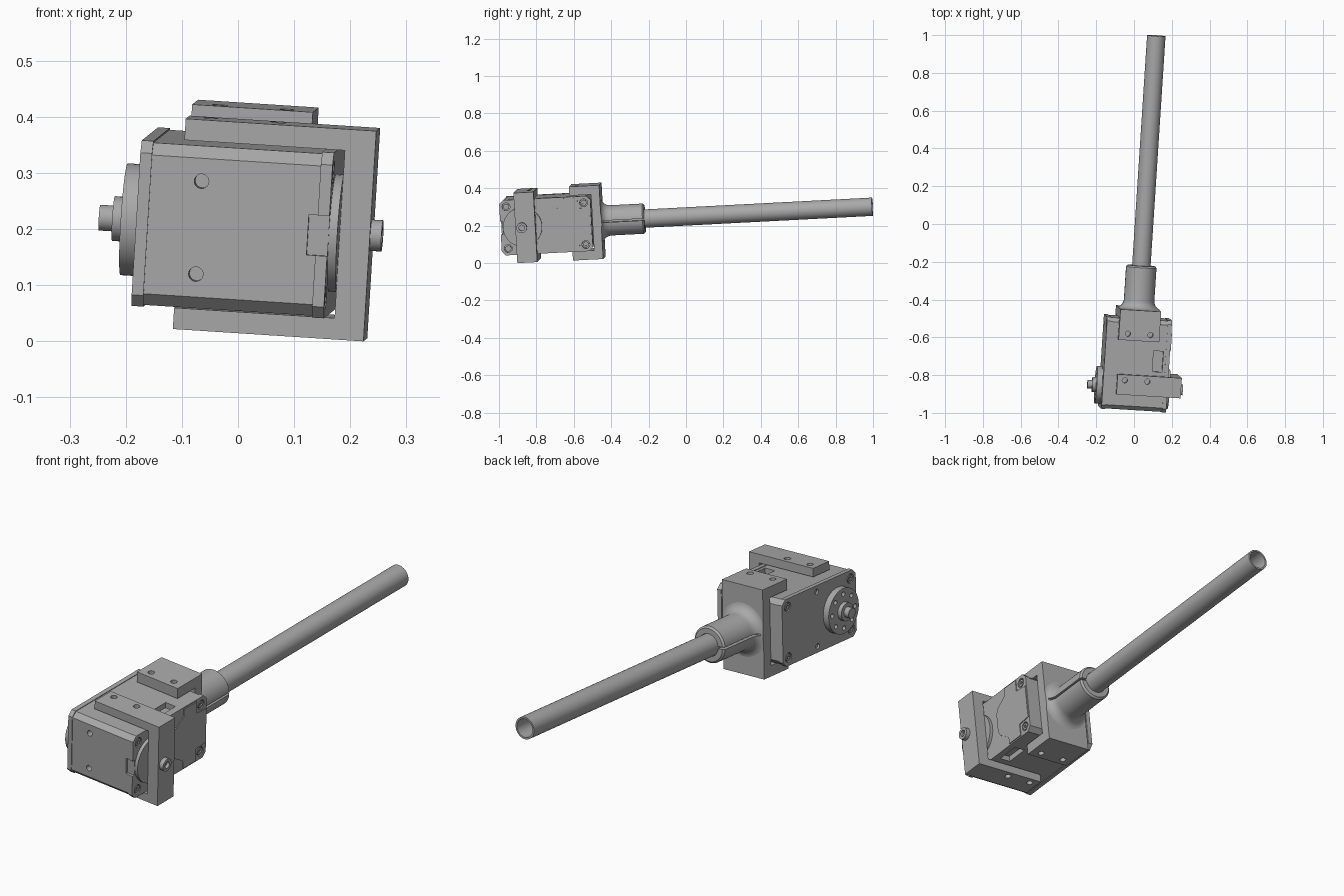
import bpy, bmesh, math
from mathutils import Matrix, Vector

cube = bpy.data.objects.get("Cube")
if cube:
    bpy.data.objects.remove(cube, do_unlink=True)

grey = bpy.data.materials.new("mid grey")
grey.use_nodes = True
grey.diffuse_color = (0.4, 0.4, 0.4, 1)
grey.node_tree.nodes["Principled BSDF"].inputs["Base Color"].default_value = (0.4, 0.4, 0.4, 1)

TURN = {"X": Matrix.Rotation(math.pi / 2, 4, "Y"),
        "Y": Matrix.Rotation(-math.pi / 2, 4, "X"),
        "Z": Matrix.Identity(4)}
parts = []


def finish(name, bm, cutter=False):
    bmesh.ops.recalc_face_normals(bm, faces=bm.faces)
    mesh = bpy.data.meshes.new(name)
    bm.to_mesh(mesh)
    bm.free()
    mesh.materials.append(grey)
    obj = bpy.data.objects.new(name, mesh)
    bpy.context.collection.objects.link(obj)
    obj.hide_render = cutter
    if not cutter:
        parts.append(obj)
    return obj


def box(name, x, y, z, cutter=False):
    """Box from (min, max) ranges."""
    bm = bmesh.new()
    bmesh.ops.create_cube(bm, size=1)
    for v in bm.verts:
        v.co = [r[0] + (c + 0.5) * (r[1] - r[0]) for c, r in zip(v.co, (x, y, z))]
    return finish(name, bm, cutter)


def rod(name, axis, at, radius, depth, cutter=False, sides=32):
    """Cylinder centred on a point along an axis."""
    bm = bmesh.new()
    bmesh.ops.create_cone(bm, cap_ends=True, segments=sides, radius1=radius, radius2=radius,
                          depth=depth, matrix=Matrix.Translation(at) @ TURN[axis])
    return finish(name, bm, cutter)


def slab(name, outline, x0, x1):
    """Side outline of (y, z) points, extruded along x."""
    bm = bmesh.new()
    face = bm.faces.new([bm.verts.new((x0, y, z)) for y, z in outline])
    out = bmesh.ops.extrude_face_region(bm, geom=[face])["geom"]
    bmesh.ops.translate(bm, vec=(x1 - x0, 0, 0), verts=[g for g in out if isinstance(g, bmesh.types.BMVert)])
    return finish(name, bm)


def lathe(name, profile, sides=48):
    """Closed (radius, y) profile spun round the y axis."""
    bm = bmesh.new()
    rings = []
    for i in range(sides):
        a = math.tau * i / sides
        rings.append([bm.verts.new((r * math.cos(a), y, r * math.sin(a))) for r, y in profile])
    n = len(profile)
    for i in range(sides):
        a, b = rings[i], rings[(i + 1) % sides]
        for j in range(n):
            k = (j + 1) % n
            bm.faces.new((a[j], a[k], b[k], b[j]))
    return finish(name, bm)


def cut(obj, cutters):
    """Subtract cutters, bake the result and drop the cutters."""
    for c in cutters:
        m = obj.modifiers.new("cut", "BOOLEAN")
        m.operation, m.solver, m.object = "DIFFERENCE", "EXACT", c
    graph = bpy.context.evaluated_depsgraph_get()
    mesh = bpy.data.meshes.new_from_object(obj.evaluated_get(graph))
    obj.modifiers.clear()
    obj.data = mesh
    for c in cutters:
        bpy.data.objects.remove(c, do_unlink=True)


def hole(axis, at, radius, depth):
    return rod("hole_cutter", axis, at, radius, depth, True, 20)


def case_outline(inset=0):
    f, b, h, c = -0.764 + inset, -0.275 - inset, 0.148 - inset, 0.021
    return [(f, c - h), (f + c, -h), (b - c, -h), (b, c - h),
            (b, h - c), (b - c, h), (f + c, h), (f, h - c)]


AXIS_Y = -0.645           # hinge axis of the motor
SIDE = 0.172              # half width of the motor case

# Motor case: core between two end caps
core = slab("motor_core", case_outline(0.003), -0.151, 0.151)
cut(core, [hole("Y", (-0.06, -0.76, s * 0.083), 0.013, 0.05) for s in (-1, 1)]
    + [box("slot_cutter", (0.085, 0.137), (-0.55, -0.44), sorted((s * 0.12, s * 0.2)), True) for s in (-1, 1)]
    + [box("notch_cutter", (0.135, 0.2), (-0.8, -0.752), (-0.036, 0.036), True)])
corners = [(y, s * 0.112) for y in (-0.728, -0.312) for s in (-1, 1)]
for side, label in ((-1, "right"), (1, "left")):
    cap = slab(label + "_end_cap", case_outline(), side * 0.151, side * SIDE)
    cutters = [hole("X", (side * SIDE, y, z), 0.021, 0.02) for y, z in corners]
    if side > 0:
        cutters.append(box("notch_cutter", (0.13, 0.2), (-0.8, -0.752), (-0.036, 0.036), True))
    else:
        cutters += [hole("X", (-SIDE, -0.505, s * 0.12), 0.012, 0.02) for s in (-1, 1)]
    cut(cap, cutters)
    for y, z in corners:
        screw = rod(label + "_cap_screw", "X", (side * (SIDE - 0.007), y, z), 0.016, 0.012, sides=20)
        cut(screw, [rod("socket_cutter", "X", (side * SIDE, y, z), 0.008, 0.014, True, 6)])

# Raised cover and round idler seat on the left side
half = [(-0.43, 0.142), (-0.43, 0.108), (-0.445, 0.096), (-0.487, 0.07), (-0.5, 0.045)]
slab("cover_plate", half + [(y, -z) for y, z in reversed(half)]
     + [(-0.345, -0.142), (-0.345, -0.085), (-0.28, -0.08), (-0.28, 0.08), (-0.345, 0.085), (-0.345, 0.142)],
     SIDE - 0.002, SIDE + 0.004)
rod("idler_seat", "X", (0.176, AXIS_Y, 0), 0.105, 0.022, sides=48)

# Output disc with a ring of bolt holes, hub and shaft
disc = rod("output_disc", "X", (-0.185, AXIS_Y, 0), 0.1, 0.032, sides=48)
cut(disc, [hole("X", (-0.2, AXIS_Y + 0.075 * math.cos(i * math.pi / 4), 0.075 * math.sin(i * math.pi / 4)),
                0.01, 0.03) for i in range(8)])
rod("output_hub", "X", (-0.207, AXIS_Y, 0), 0.04, 0.026)
rod("output_shaft", "X", (-0.225, AXIS_Y, 0), 0.023, 0.04)

# Front bracket: two arms and a wall around the case
front = box("front_bracket", (-0.1, 0.241), (-0.68, -0.573), (-0.188, 0.188))
cut(front, [box("inside_cutter", (-0.2, 0.187), (-0.8, -0.4), (-0.15, 0.15), True)]
    + [hole("Z", (x, -0.603, 0), 0.014, 0.6) for x in (-0.06, 0.06)])
pin = rod("idler_pin", "X", (0.225, AXIS_Y, 0), 0.028, 0.072)
cut(pin, [hole("X", (0.262, AXIS_Y, 0), 0.015, 0.03)])

# Rear bracket: arms over the case and a wall that carries the sleeve
rear = box("rear_bracket", (-0.108, 0.108), (-0.39, -0.228), (-0.198, 0.198))
cut(rear, [box("inside_cutter", (-0.2, 0.2), (-0.6, -0.274), (-0.15, 0.15), True)]
    + [hole("Z", (x, -0.355, 0), 0.014, 0.6) for x in (-0.06, 0.06)])

# Clamp sleeve with a filleted foot, trimmed to the wall and split along both sides
R, F = 0.081, 0.045
foot = [(R + F - F * math.sin(t * math.pi / 12), -0.229 + F - F * math.cos(t * math.pi / 12)) for t in range(7)]
sleeve = lathe("clamp_sleeve", foot + [(R, -0.008), (R - 0.008, 0), (0.05, 0), (0.05, -0.229)])
cut(sleeve, [box("trim_cutter", sorted((s * 0.108, s * 0.2)), (-0.3, 0), (-0.2, 0.2), True) for s in (-1, 1)]
    + [box("split_cutter", (-0.2, 0.2), (-0.22, 0.1), (-0.005, 0.005), True)])

# Hollow tube
lathe("tube", [(0.049, -0.22), (0.049, 1.221), (0.041, 1.221), (0.041, -0.22)])

# Stand the whole assembly at its slight tilt
ay = Vector((0.065, 1, 0.052)).normalized()
az = Vector((1, -0.065, -0.065)).cross(ay).normalized()
ax = ay.cross(az)
tilt = Matrix.Translation((0.039, -0.22, 0.238)) @ Matrix((ax, ay, az)).transposed().to_4x4()
bpy.ops.object.select_all(action="DESELECT")
for obj in parts:
    obj.data.transform(tilt)
    obj.select_set(True)
    bpy.context.view_layer.objects.active = obj
bpy.ops.object.shade_smooth_by_angle(angle=math.radians(25))
